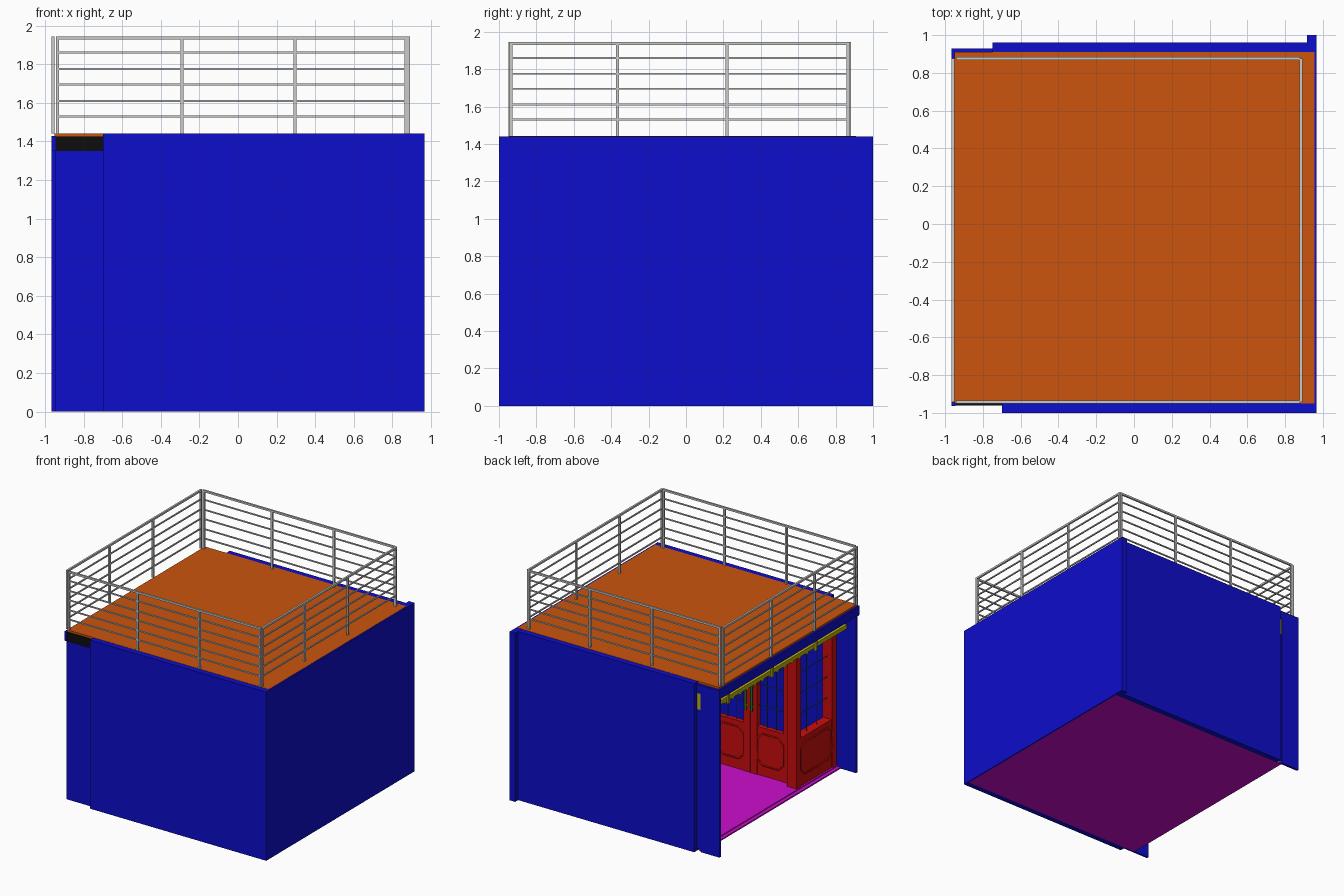
import bpy
from math import pi
from mathutils import Vector

if "Cube" in bpy.data.objects:
    bpy.data.objects.remove(bpy.data.objects["Cube"])


def mat(name, c):
    m = bpy.data.materials.new(name)
    m.diffuse_color = (*c, 1)
    m.use_nodes = True
    m.node_tree.nodes["Principled BSDF"].inputs["Base Color"].default_value = m.diffuse_color
    return m


BLUE = mat("blue", (0.004, 0.004, 0.6))
RED = mat("red", (0.6, 0.004, 0.004))
ORANGE = mat("orange", (0.6, 0.09, 0.004))
MAGENTA = mat("magenta", (0.6, 0.004, 0.6))
YELLOW = mat("yellow", (0.5, 0.45, 0.004))
GREEN = mat("green", (0.01, 0.2, 0.02))
BLACK = mat("black", (0.004, 0.004, 0.004))


def box(name, x, y, z, m=None):
    """Box from (min, max) ranges."""
    bpy.ops.mesh.primitive_cube_add(size=1, location=[sum(r) / 2 for r in (x, y, z)])
    o = bpy.context.object
    o.name = name
    o.scale = [r[1] - r[0] for r in (x, y, z)]
    bpy.ops.object.transform_apply(location=False, rotation=False, scale=True)
    if m:
        o.data.materials.append(m)
    return o


def bar(name, a, b, r, m=None):
    """Square bar between two points along one axis."""
    return box(name, *[(min(p, q) - r, max(p, q) + r) for p, q in zip(a, b)], m)


def rod(name, a, b, r, m=None, sides=12):
    a, b = Vector(a), Vector(b)
    d = b - a
    bpy.ops.mesh.primitive_cylinder_add(vertices=sides, radius=r, depth=d.length, location=(a + b) / 2)
    o = bpy.context.object
    o.name = name
    o.rotation_euler = d.to_track_quat('Z', 'Y').to_euler()
    bpy.ops.object.shade_smooth_by_angle()
    if m:
        o.data.materials.append(m)
    return o


# Floor with lower sill
box("floor", (-0.77, 0.955), (-0.95, 0.91), (0.0, 0.02), MAGENTA)
box("floor_sill", (-0.80, -0.77), (-0.95, 0.915), (0.0, 0.012), MAGENTA)

# Walls
box("front_wall", (-0.70, 0.967), (-1.0, -0.95), (0, 1.44), BLUE)
box("right_wall", (0.955, 0.967), (-1.0, 1.0), (0, 1.44), BLUE)
box("back_wall", (-0.75, 0.955), (0.91, 0.96), (0, 1.44), BLUE)
box("back_corner_post", (0.915, 0.955), (0.96, 1.0), (0, 1.44), BLUE)

# Piers and header on the open left side
box("front_pier", (-0.945, -0.70), (-0.962, -0.945), (0, 1.35), BLUE)
box("back_pier", (-0.967, -0.79), (0.91, 0.93), (0, 1.425), BLUE)
box("back_pier_inner", (-0.79, -0.75), (0.91, 0.925), (0.02, 1.21), BLUE)
box("back_pier_inner_top", (-0.79, -0.75), (0.91, 0.93), (1.35, 1.425), BLUE)
box("track_end_plate", (-0.79, -0.75), (0.91, 0.925), (1.21, 1.35), YELLOW)
box("header_beam", (-0.967, -0.945), (-0.963, 0.93), (1.35, 1.428), BLUE)

# Roof deck
box("roof_core", (-0.945, 0.955), (-0.96, 0.91), (1.35, 1.425), BLACK)
box("roof_deck", (-0.95, 0.955), (-0.95, 0.91), (1.425, 1.442), ORANGE)

# Railings: one run per side of the roof
RAIL_Z = (1.53, 1.61, 1.695, 1.775, 1.86)
XS = (-0.935, -0.29, 0.295, 0.872)
YS = (-0.935, -0.365, 0.22, 0.867)


def railing(name, pts):
    for p in pts:
        bar(name + "_post", (*p, 1.45), (*p, 1.934), 0.008)
    for z in RAIL_Z:
        bar(name + "_bar", (*pts[0], z), (*pts[-1], z), 0.005)
    bar(name + "_handrail", (*pts[0], 1.936), (*pts[-1], 1.936), 0.008)


railing("front_railing", [(x, -0.942) for x in XS])
railing("back_railing", [(x, 0.875) for x in XS])
railing("left_railing", [(-0.959, y) for y in YS])
railing("right_railing", [(0.883, y) for y in YS])


def leaf(name, origin, angle, w, t):
    """Glazed door leaf: local x is width, local y is thickness."""
    h, s = 1.2, 0.06
    parts = [
        box(name + "_stile", (0, s), (0, t), (0, h), RED),
        box(name + "_stile", (w - s, w), (0, t), (0, h), RED),
        box(name + "_top_rail", (s, w - s), (0, t), (h - 0.08, h), RED),
        box(name + "_lower_panel", (s, w - s), (0.005, t - 0.005), (0, 0.41), RED),
    ]
    # Muntins
    for i in (1, 2):
        u = s + (w - 2 * s) * i / 3
        parts.append(bar(name + "_muntin", (u, t / 2, 0.41), (u, t / 2, h - .08), 0.002, GREEN))
    for i in (1, 2, 3):
        z = 0.41 + (h - 0.49) * i / 4
        parts.append(bar(name + "_muntin", (s, t / 2, z), (w - s, t / 2, z), 0.002, GREEN))
    # Octagonal mouldings on both faces
    u0, u1, z0, z1, c = s, w - s, 0.09, 0.36, 0.05
    octagon = [(u0 + c, z0), (u1 - c, z0), (u1, z0 + c), (u1, z1 - c),
               (u1 - c, z1), (u0 + c, z1), (u0, z1 - c), (u0, z0 + c)]
    for v in (0.004, t - 0.004):
        cu = bpy.data.curves.new(name + "_moulding", 'CURVE')
        cu.dimensions = '3D'
        cu.bevel_depth = 0.007
        cu.bevel_resolution = 1
        sp = cu.splines.new('POLY')
        sp.points.add(7)
        sp.use_cyclic_u = True
        for p, (a, b) in zip(sp.points, octagon):
            p.co = (a, v, b, 1)
        cu.materials.append(RED)
        o = bpy.data.objects.new(name + "_moulding", cu)
        bpy.context.collection.objects.link(o)
        parts.append(o)
    pivot = bpy.data.objects.new(name, None)
    bpy.context.collection.objects.link(pivot)
    pivot.location = origin
    pivot.rotation_euler.z = angle
    for o in parts:
        o.parent = pivot


# Door leaves: one across the opening, a pair folded inward
leaf("outer_door", (-0.67, -0.945, 0.02), pi / 2, 0.54, 0.09)
leaf("near_folded_door", (-0.665, -0.50, 0.02), 0, 0.37, 0.05)
leaf("far_folded_door", (-0.29, -0.50, 0.02), 0, 0.37, 0.05)

# Door handles
for x in (-0.325, -0.265):
    rod("door_handle", (x, -0.42, 0.56), (x, -0.42, 0.80), 0.01, GREEN)
    for z in (0.59, 0.77):
        rod("handle_stub", (x, -0.45, z), (x, -0.42, z), 0.008, YELLOW, 8)

# Overhead sliding track with brackets and roller wheels
box("door_track", (-0.87, -0.84), (-0.93, 0.90), (1.22, 1.255), YELLOW)
for y in (-0.5, 0.09, 0.68):
    box("track_bracket", (-0.885, -0.87), (y - 0.012, y + 0.012), (1.20, 1.35), YELLOW)
for i in range(12):
    y = -0.4 + i * 0.1
    rod("track_roller", (-0.865, y, 1.217), (-0.845, y, 1.217), 0.018, YELLOW)
